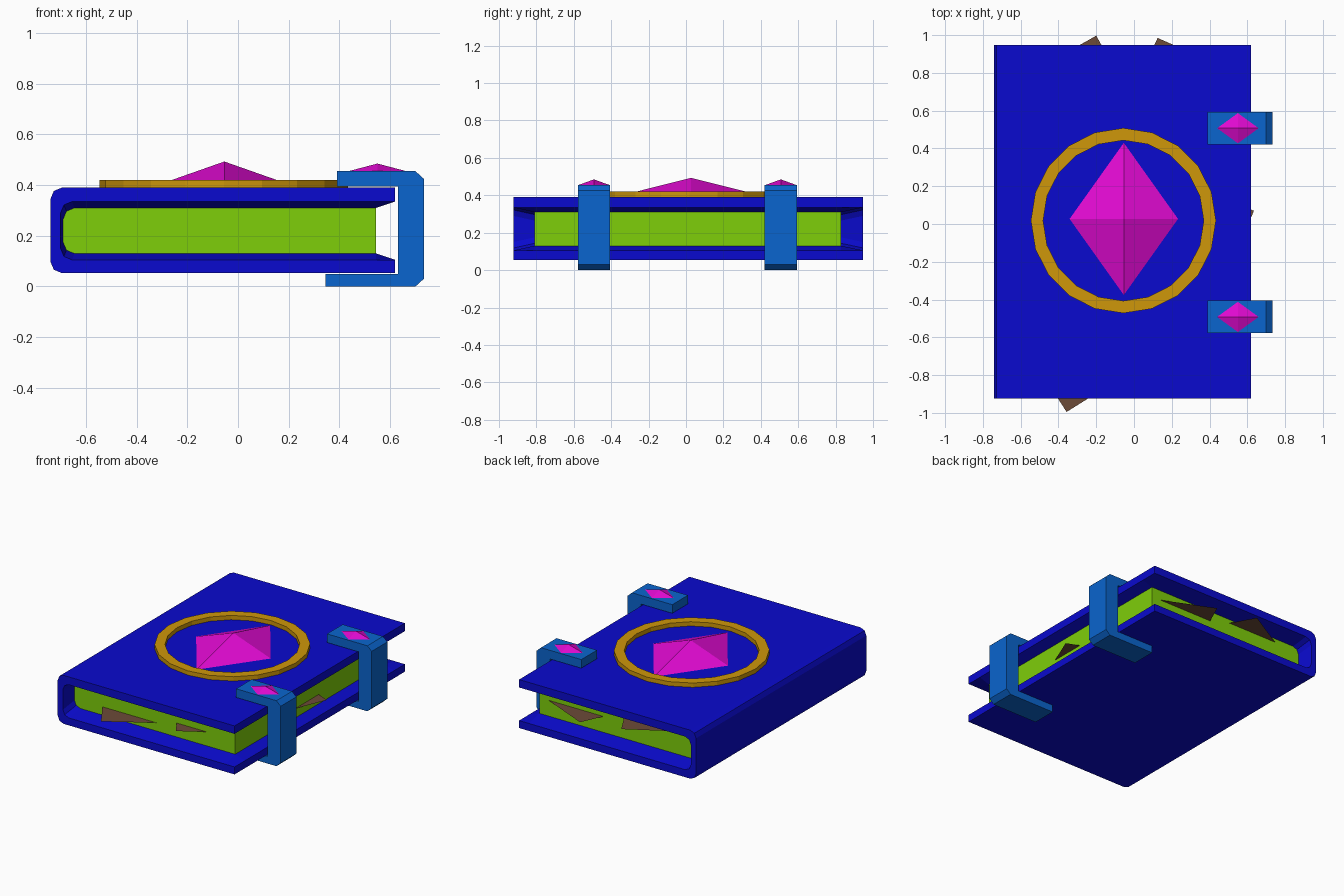
import bpy, bmesh, math
from mathutils import Vector

cube = bpy.data.objects.get("Cube")
if cube:
    bpy.data.objects.remove(cube)


def material(name, rgb):
    m = bpy.data.materials.new(name)
    m.use_nodes = True
    m.diffuse_color = (*rgb, 1)
    m.node_tree.nodes["Principled BSDF"].inputs["Base Color"].default_value = (*rgb, 1)
    return m


BLUE = material("deep blue", (0.003, 0.003, 0.62))
GREEN = material("lime green", (0.21, 0.62, 0.003))
STEEL = material("clasp blue", (0.003, 0.13, 0.62))
GOLD = material("gold", (0.62, 0.31, 0.003))
PINK = material("magenta", (0.75, 0.003, 0.64))
BROWN = material("brown", (0.15, 0.07, 0.04))


def finish(bm, name, mat, closed=True):
    if closed:
        bmesh.ops.recalc_face_normals(bm, faces=bm.faces)
    mesh = bpy.data.meshes.new(name)
    bm.to_mesh(mesh)
    bm.free()
    mesh.materials.append(mat)
    obj = bpy.data.objects.new(name, mesh)
    bpy.context.collection.objects.link(obj)
    return obj


def loft(name, mat, stations):
    """Join matching (x, z) sections placed at each y."""
    bm = bmesh.new()
    rings = [[bm.verts.new((x, y, z)) for x, z in sec] for y, sec in stations]
    n = len(rings[0])
    for a, b in zip(rings, rings[1:]):
        for i in range(n):
            j = (i + 1) % n
            bm.faces.new((a[i], a[j], b[j], b[i]))
    bm.faces.new(rings[0])
    bm.faces.new(rings[-1])
    return finish(bm, name, mat)


def round_side(x, low, high, r):
    """Rounded left side of a section, from bottom to top."""
    pts = []
    for zc, start in ((low + r, 270), (high - r, 180)):
        for k in range(3):
            a = math.radians(start - 45 * k)
            pts.append((x + r + r * math.cos(a), zc + r * math.sin(a)))
    return pts


# Cover: a wrap whose inside flares towards the open edges
X_EDGE, X_PAGE = 0.62, 0.545
PAGE_Y = (-0.81, 0.83)


def cover_section(low, high, x_in):
    outer = [(X_EDGE, 0.053)] + round_side(-0.74, 0.053, 0.39, 0.045) + [(X_EDGE, 0.39)]
    inner = [(X_EDGE, 0.105), (X_PAGE, low)] + round_side(x_in, low, high, 0.045)
    inner += [(X_PAGE, high), (X_EDGE, 0.335)]
    return outer + inner[::-1]


wide = cover_section(0.105, 0.335, -0.7)
tight = cover_section(0.13, 0.31, -0.69)
loft("cover", BLUE, [(-0.923, wide), (PAGE_Y[0], tight), (PAGE_Y[1], tight), (0.947, wide)])

# Page block
pages = [(X_PAGE, 0.13)] + round_side(-0.69, 0.13, 0.31, 0.045) + [(X_PAGE, 0.31)]
loft("pages", GREEN, [(y, pages) for y in PAGE_Y])


# Gems: low four-sided pyramids
def gem(name, x, y, z, half_x, half_y, height):
    bm = bmesh.new()
    base = [bm.verts.new((x + dx * half_x, y + dy * half_y, z))
            for dx, dy in ((1, 0), (0, 1), (-1, 0), (0, -1))]
    tip = bm.verts.new((x, y, z + height))
    bm.faces.new(base)
    for i in range(4):
        bm.faces.new((base[i], base[(i + 1) % 4], tip))
    finish(bm, name, PINK)


gem("cover_gem", -0.054, 0.027, 0.392, 0.287, 0.403, 0.101)

# Clasps with their gems
clasp = [(0.345, 0), (0.7, 0), (0.733, 0.03), (0.733, 0.425), (0.7, 0.455), (0.39, 0.455),
         (0.39, 0.395), (0.632, 0.395), (0.632, 0.05), (0.345, 0.05)]
for side, y in (("front", -0.492), ("back", 0.507)):
    loft(side + "_clasp", STEEL, [(y - 0.086, clasp), (y + 0.086, clasp)])
    gem(side + "_clasp_gem", 0.55, y, 0.456, 0.11, 0.08, 0.029)

# Ring around the cover gem
bm = bmesh.new()
SIDES = 20
loops = []
for r, z in ((0.49, 0.388), (0.49, 0.42), (0.425, 0.42), (0.425, 0.388)):
    loops.append([bm.verts.new((-0.056 + r * math.cos(math.tau * i / SIDES),
                                0.018 + r * math.sin(math.tau * i / SIDES), z))
                  for i in range(SIDES)])
for k in range(4):
    a, b = loops[k], loops[(k + 1) % 4]
    for i in range(SIDES):
        j = (i + 1) % SIDES
        bm.faces.new((a[i], a[j], b[j], b[i]))
finish(bm, "gold_ring", GOLD)

# Loose slips: flat rectangles poking a corner out of the pages
slips = [  # height, corner, and where both edges enter the pages
    (0.187, (-0.357, -0.995), (-0.475, -0.81), (-0.06, -0.81)),
    (0.227, (0.16, -0.912), (0.095, -0.81), (0.325, -0.81)),
    (0.195, (0.635, 0.07), (0.545, -0.146), (0.545, 0.107)),
    (0.284, (-0.2, 0.997), (-0.107, 0.83), (-0.495, 0.83)),
    (0.24, (0.125, 0.985), (0.477, 0.83), (0.054, 0.83)),
]
for i, (z, *corners) in enumerate(slips):
    tip, a, b = (Vector((*c, z)) for c in corners)
    bm = bmesh.new()
    face = bm.faces.new([bm.verts.new(p) for p in (tip, a, a + b - tip, b)])
    face.normal_update()
    if face.normal.z < 0:
        face.normal_flip()
    finish(bm, f"loose_slip_{i + 1}", BROWN, closed=False)
